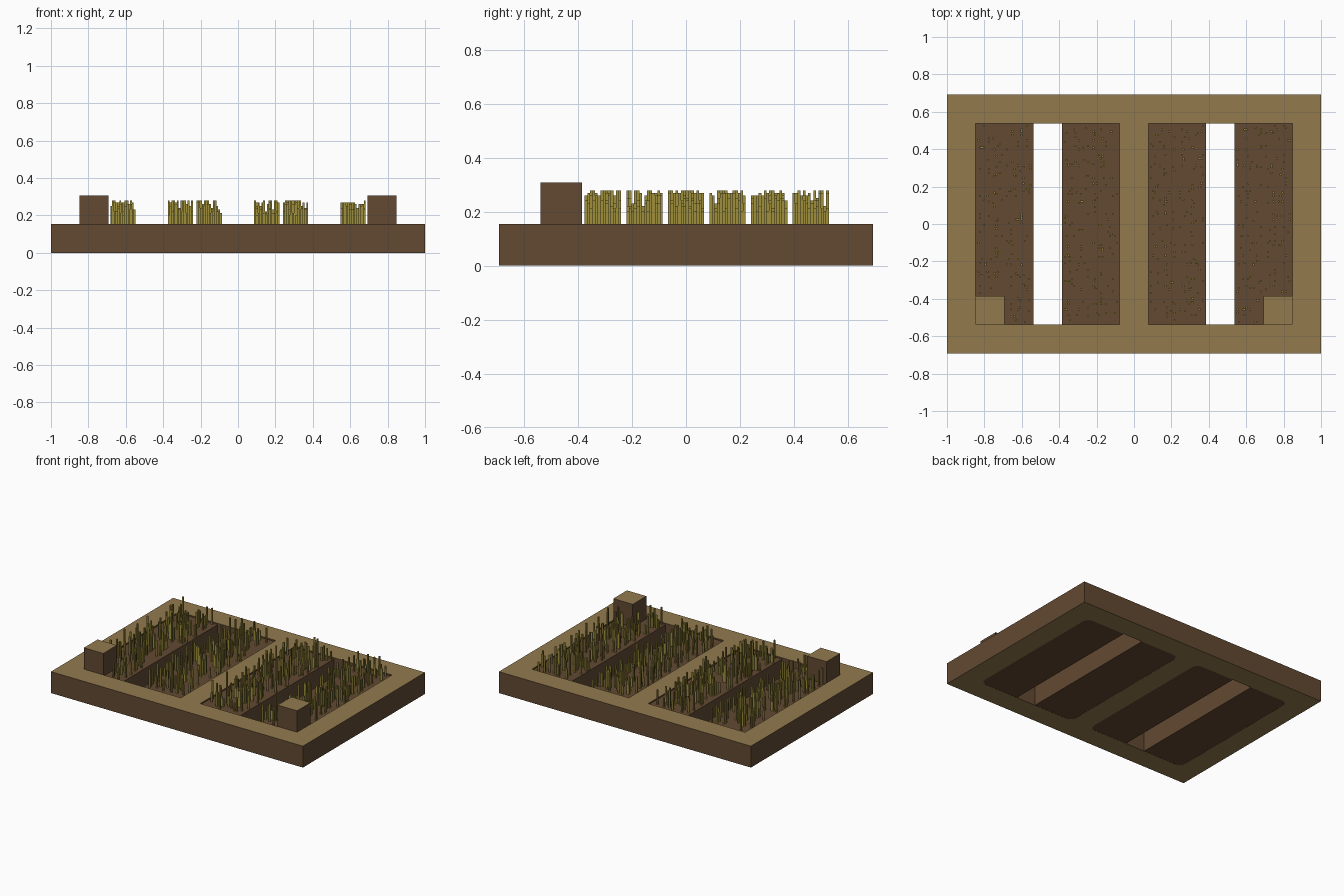
import bpy, bmesh, math, random

random.seed(7)
if "Cube" in bpy.data.objects:
    bpy.data.objects.remove(bpy.data.objects["Cube"], do_unlink=True)

U = 1 / 13            # one grid step: the bed is 26 x 18 x 2 steps
SOIL_TOP = 1.875 * U


def material(name, rgb):
    mat = bpy.data.materials.new(name)
    mat.use_nodes = True
    mat.diffuse_color = (*rgb, 1)
    mat.node_tree.nodes["Principled BSDF"].inputs["Base Color"].default_value = (*rgb, 1)
    return mat


BROWN = material("earth brown", (0.122, 0.067, 0.032))
TAN = material("timber tan", (0.292, 0.195, 0.076))
STRAW = material("straw olive", (0.35, 0.28, 0.045))


def finish(name, bm, mats, tan_ends=False):
    """Turn a bmesh into an object; tan_ends puts slot 1 on level faces."""
    bmesh.ops.recalc_face_normals(bm, faces=bm.faces)
    if tan_ends:
        for f in bm.faces:
            f.material_index = int(abs(f.normal.z) > 0.5)
    mesh = bpy.data.meshes.new(name)
    bm.to_mesh(mesh)
    bm.free()
    for m in mats:
        mesh.materials.append(m)
    obj = bpy.data.objects.new(name, mesh)
    bpy.context.collection.objects.link(obj)
    return obj


def add_box(bm, x0, x1, y0, y1, z0, z1):
    verts = bmesh.ops.create_cube(bm, size=1)["verts"]
    for v in verts:
        v.co.x = x1 if v.co.x > 0 else x0
        v.co.y = y1 if v.co.y > 0 else y0
        v.co.z = z1 if v.co.z > 0 else z0


# Timber frame: a slab of cells with two rectangular openings
bm = bmesh.new()
xs, ys = [-13, -11, -1, 1, 11, 13], [-9, -7, 7, 9]
grid = [[bm.verts.new((x * U, y * U, 0)) for y in ys] for x in xs]
for i in range(5):
    for j in range(3):
        if j == 1 and i in (1, 3):
            continue
        bm.faces.new((grid[i][j], grid[i + 1][j], grid[i + 1][j + 1], grid[i][j + 1]))
ext = bmesh.ops.extrude_face_region(bm, geom=bm.faces[:], use_keep_orig=True)
for v in ext["geom"]:
    if isinstance(v, bmesh.types.BMVert):
        v.co.z = 2 * U
finish("timber_frame", bm, [BROWN, TAN], True)

# Rounded corner fillets on the underside of each opening
R = 0.045
bm = bmesh.new()
for x, sx in ((-11, 1), (-1, -1), (1, 1), (11, -1)):
    for y, sy in ((-7, 1), (7, -1)):
        cx, cy = x * U, y * U
        pts = [(cx, cy)]
        for k in range(7):
            a = math.pi / 2 * k / 6
            pts.append((cx + sx * R * (1 - math.sin(a)), cy + sy * R * (1 - math.cos(a))))
        low = [bm.verts.new((px, py, -0.0015)) for px, py in pts]
        high = [bm.verts.new((px, py, 0.001)) for px, py in pts]
        for k in range(1, 7):
            bm.faces.new((low[0], low[k], low[k + 1]))
            bm.faces.new((high[0], high[k], high[k + 1]))
        for k in range(len(pts)):
            n = (k + 1) % len(pts)
            bm.faces.new((low[k], low[n], high[n], high[k]))
for v in bm.verts:
    v.co.z += 0.0015
finish("underside_fillets", bm, [TAN])

# Four soil beds, with an open channel between each pair
strips = {"right_outer": (-11, -7), "right_inner": (-5, -1),
          "left_inner": (1, 5), "left_outer": (7, 11)}
for name, (x0, x1) in strips.items():
    bm = bmesh.new()
    add_box(bm, x0 * U, x1 * U, -7 * U, 7 * U, 0.001, SOIL_TOP)
    finish("soil_bed_" + name, bm, [BROWN])

    # Crop: thin upright stalks scattered over square patches
    bm = bmesh.new()
    step = 2 * U / 16
    for px in (x0, x0 + 2):
        for py in range(-7, 7, 2):
            if py == -7 and px in (-11, 9):
                continue      # a corner block stands here
            spots = [(i, j) for i in range(1, 15) for j in range(1, 15)]
            for i, j in random.sample(spots, 11):
                sx, sy = px * U + i * step, py * U + j * step
                top = SOIL_TOP + step * random.randint(6, 14)
                add_box(bm, sx, sx + step, sy, sy + step, SOIL_TOP - 0.002, top)
    finish("crop_stalks_" + name, bm, [STRAW])

# Two corner blocks at the front
for name, x0 in (("right", -11), ("left", 9)):
    bm = bmesh.new()
    add_box(bm, x0 * U, (x0 + 2) * U, -7 * U, -5 * U, SOIL_TOP, 4 * U)
    finish("corner_block_" + name, bm, [BROWN, TAN], True)
